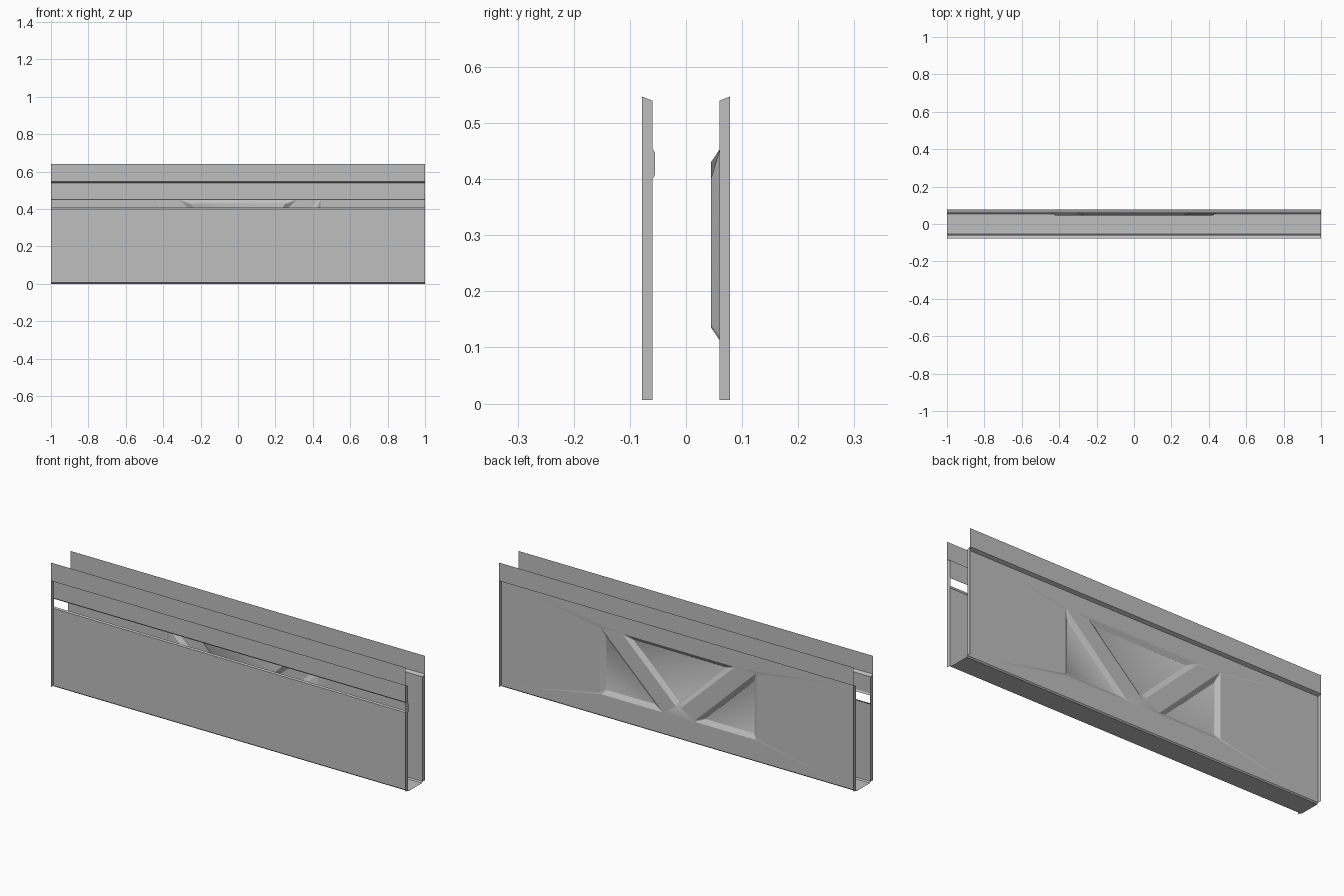
import bpy, bmesh, math
from mathutils import Vector

cube = bpy.data.objects.get("Cube")
if cube:
    bpy.data.objects.remove(cube, do_unlink=True)

# Single sheet metal colour
mat = bpy.data.materials.new("sheet_metal_grey")
mat.use_nodes = True
grey = (0.52, 0.52, 0.52, 1.0)
mat.diffuse_color = grey
bsdf = next(n for n in mat.node_tree.nodes if n.type == 'BSDF_PRINCIPLED')
bsdf.inputs["Base Color"].default_value = grey
bsdf.inputs["Roughness"].default_value = 0.6

HALF = 1.0          # half length
WALL = 0.06         # wall plane distance from centre
LIP = 0.078         # outer flange distance from centre
FLOOR = 0.045       # depth plane of the pressed recesses
BASE = 0.006        # lower edge of the walls


def finish(bm, name, smooth=False):
    mesh = bpy.data.meshes.new(name)
    bm.to_mesh(mesh)
    bm.free()
    mesh.materials.append(mat)
    obj = bpy.data.objects.new(name, mesh)
    bpy.context.collection.objects.link(obj)
    if smooth:
        bpy.ops.object.select_all(action='DESELECT')
        obj.select_set(True)
        bpy.context.view_layer.objects.active = obj
        bpy.ops.object.shade_smooth_by_angle()
    return obj


def sheet(name, profile):
    """Run an open (y, z) profile along the full length."""
    bm = bmesh.new()
    rows = [[bm.verts.new((x, y, z)) for x in (-HALF, HALF)] for y, z in profile]
    for a, b in zip(rows, rows[1:]):
        bm.faces.new((a[0], b[0], b[1], a[1]))
    return finish(bm, name)


def end_flange(name, outline):
    """Flat (y, z) outline repeated at both ends."""
    bm = bmesh.new()
    for x in (-HALF, HALF):
        f = bm.faces.new([bm.verts.new((x, y, z)) for y, z in outline])
        f.normal_update()
        if f.normal.x * x < 0:
            f.normal_flip()
    return finish(bm, name)


def rounded(points, radii, segments=6):
    """Round the corners of an (x, z) polygon."""
    out = []
    n = len(points)
    for i, p in enumerate(points):
        a = (points[i - 1] - p).normalized()
        b = (points[(i + 1) % n] - p).normalized()
        cut = radii[i] / math.tan(a.angle(b) / 2)
        p0, p1 = p + a * cut, p + b * cut
        for s in range(segments + 1):
            t = s / segments
            out.append(p0 * (1 - t) ** 2 + p * 2 * t * (1 - t) + p1 * t * t)
    return out


def inset_triangle(pts, d):
    """Move all sides inwards by d by scaling about the incentre."""
    a, b, c = pts
    la, lb, lc = (b - c).length, (c - a).length, (a - b).length
    per = la + lb + lc
    centre = (a * la + b * lb + c * lc) / per
    e, f = b - a, c - a
    r = abs(e.x * f.y - e.y * f.x) / per
    return [centre + (p - centre) * ((r - d) / r) for p in pts]


# Front wall: lower sheet, full length slot, upper sheet with stepped flange
sheet("front_lower_wall", [(-0.055, 0.407), (-WALL, 0.40), (-WALL, BASE)])
sheet("front_upper_wall", [(-LIP, 0.64), (-LIP, 0.547), (-WALL, 0.54),
                           (-WALL, 0.455), (-0.055, 0.447)])

# Bottom sheet with chamfered long edges
sheet("bottom", [(-WALL, BASE), (-0.054, 0), (0.054, 0), (WALL, BASE)])

# Upper back flange, stepped outwards
sheet("back_upper_flange", [(WALL, 0.54), (LIP, 0.547), (LIP, 0.64)])

# Back wall with three triangular pressed recesses
bm = bmesh.new()
rim_edges = []


def loop(points, y):
    return [bm.verts.new((p.x, y, p.y)) for p in points]


def close(verts):
    return [bm.edges.new((verts[i - 1], verts[i])) for i in range(len(verts))]


rim_edges += close(loop([Vector(p) for p in
                         ((-HALF, BASE), (HALF, BASE), (HALF, 0.54), (-HALF, 0.54))], WALL))
side = [(0.442, 0.457), (0.442, 0.113), (0.085, 0.113)]
recesses = [
    (side, (0.004, 0.010, 0.004)),
    ([(-x, z) for x, z in side], (0.004, 0.010, 0.004)),
    ([(-0.318, 0.453), (0.318, 0.453), (0, 0.15)], (0.004, 0.004, 0.035)),
]
for corners, radii in recesses:
    pts = [Vector(c) for c in corners]
    outer = loop(rounded(pts, radii), WALL)
    inner = loop(rounded(inset_triangle(pts, 0.022), [r * 0.7 for r in radii]), FLOOR)
    rim_edges += close(outer)
    for i in range(len(outer)):
        bm.faces.new((outer[i - 1], outer[i], inner[i], inner[i - 1]))
    bm.faces.new(inner)
bmesh.ops.triangle_fill(bm, use_beauty=True, edges=rim_edges, normal=(0, 1, 0))
bm.normal_update()
for f in bm.faces:
    if f.normal.y < 0:
        f.normal_flip()
finish(bm, "back_wall", smooth=True)

# Outward flanges at both ends of each wall
end_flange("front_end_flanges", [(-LIP, BASE), (-WALL, BASE), (-WALL, 0.40), (-0.055, 0.407),
                                 (-0.055, 0.447), (-WALL, 0.455), (-WALL, 0.54), (-LIP, 0.547)])
end_flange("back_end_flanges", [(WALL, BASE), (LIP, BASE), (LIP, 0.547), (WALL, 0.54)])
